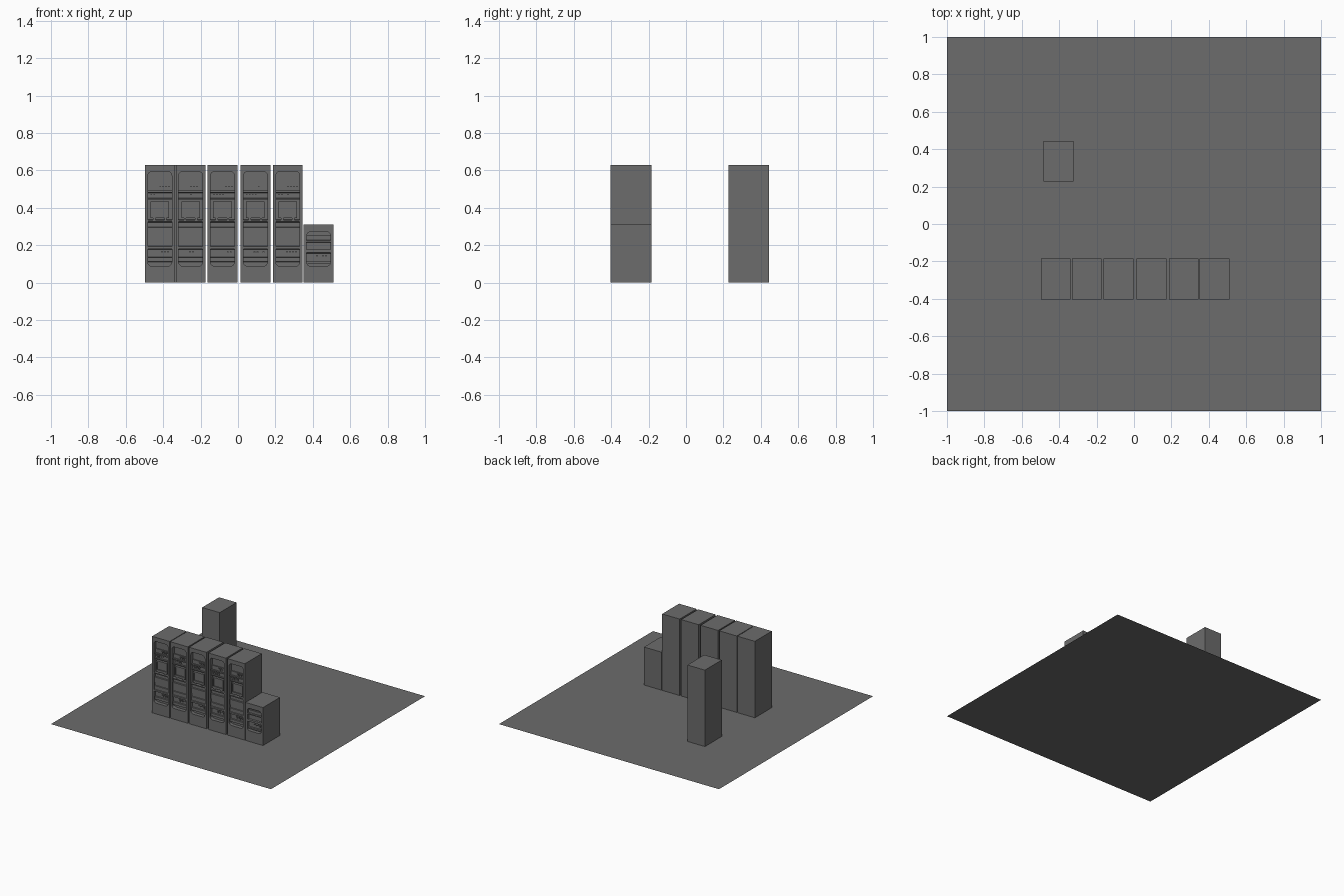
import bpy, bmesh, math, random
from mathutils import Matrix

if "Cube" in bpy.data.objects:
    bpy.data.objects.remove(bpy.data.objects["Cube"])

random.seed(4)
W, Y0, Y1 = 0.159, -0.404, -0.184        # cabinet width, front and back
PW, DEPTH = 0.128, 0.03                  # recess width and depth

dark = bpy.data.materials.new("dark_grey")
dark.diffuse_color = (0.15, 0.15, 0.15, 1)
dark.use_nodes = True
dark.node_tree.nodes["Principled BSDF"].inputs["Base Color"].default_value = dark.diffuse_color


def finish(name, bm):
    bmesh.ops.recalc_face_normals(bm, faces=bm.faces)
    me = bpy.data.meshes.new(name)
    bm.to_mesh(me)
    bm.free()
    me.materials.append(dark)
    ob = bpy.data.objects.new(name, me)
    bpy.context.collection.objects.link(ob)
    return ob


def add_box(bm, x0, x1, y0, y1, z0, z1):
    m = Matrix.Translation(((x0 + x1) / 2, (y0 + y1) / 2, (z0 + z1) / 2)) @ \
        Matrix.Diagonal((x1 - x0, y1 - y0, z1 - z0, 1))
    bmesh.ops.create_cube(bm, size=1, matrix=m)


def add_prism(bm, pts, vec):
    f = bm.faces.new([bm.verts.new(p) for p in pts])
    r = bmesh.ops.extrude_face_region(bm, geom=[f])
    vs = [g for g in r["geom"] if isinstance(g, bmesh.types.BMVert)]
    bmesh.ops.translate(bm, vec=vec, verts=vs)


def cabinet(name, cx, h, z0, z1):
    # Body with a round-cornered recess cut into the front
    bm = bmesh.new()
    add_box(bm, cx - W / 2, cx + W / 2, Y0, Y1, 0, h)
    body = finish(name, bm)
    r, pts = 0.022, []
    for k, (sx, sz) in enumerate([(1, z1 - r), (-1, z1 - r), (-1, z0 + r), (1, z0 + r)]):
        for i in range(5):
            a = math.radians(90 * k + 22.5 * i)
            pts.append((cx + sx * (PW / 2 - r) + r * math.cos(a), Y0 - 0.02, sz + r * math.sin(a)))
    bm = bmesh.new()
    add_prism(bm, pts, (0, 0.02 + DEPTH, 0))
    cutter = finish("cutter", bm)
    cutter.hide_render = True
    mod = body.modifiers.new("recess", "BOOLEAN")
    mod.operation, mod.object, mod.solver = "DIFFERENCE", cutter, "EXACT"
    bpy.context.view_layer.update()
    dg = bpy.context.evaluated_depsgraph_get()
    mesh = bpy.data.meshes.new_from_object(body.evaluated_get(dg))
    body.modifiers.clear()
    body.data = mesh
    bpy.data.objects.remove(cutter)


def console(name, cx, profile):
    # Stepped control panel: (depth, z) outline extruded across the recess
    bm = bmesh.new()
    pts = [(DEPTH + 0.004, profile[0][1])] + profile + [(DEPTH + 0.004, profile[-1][1])]
    add_prism(bm, [(cx - PW / 2 - 0.001, Y0 + d, z) for d, z in pts], (PW + 0.002, 0, 0))
    finish(name, bm)


def switches(name, cx, rows):
    # Small T-shaped levers and square knobs in short rows
    bm = bmesh.new()
    for z, d, off in rows:
        for i in range(4):
            x, y = cx + off + (i - 1.5) * 0.016, Y0 + d
            if random.random() < 0.7:
                add_box(bm, x - 0.002, x + 0.002, y - 0.006, y + 0.003, z - 0.009, z + 0.004)
                add_box(bm, x - 0.005, x + 0.005, y - 0.009, y + 0.003, z + 0.004, z + 0.009)
            else:
                add_box(bm, x - 0.003, x + 0.003, y - 0.006, y + 0.003, z, z + 0.006)
    finish(name, bm)


def monitor(name, cx):
    # Bezel with a sunken screen and two feet
    bm = bmesh.new()
    a, b, z0, z1, f = 0.050, 0.041, 0.345, 0.435, Y0 + 0.008
    add_box(bm, cx - a, cx - b, f, Y0 + DEPTH, z0, z1)
    add_box(bm, cx + b, cx + a, f, Y0 + DEPTH, z0, z1)
    add_box(bm, cx - b, cx + b, f, Y0 + DEPTH, z1 - 0.009, z1)
    add_box(bm, cx - b, cx + b, f, Y0 + DEPTH, z0, z0 + 0.018)
    add_box(bm, cx - b, cx + b, f + 0.008, Y0 + DEPTH, z0 + 0.018, z1 - 0.009)
    for s in (-1, 1):
        add_box(bm, cx + s * 0.03 - 0.006, cx + s * 0.03 + 0.006, f + 0.004, Y0 + DEPTH, 0.335, z0)
    finish(name, bm)


TALL = [(0.022, 0.525), (0.022, 0.493), (0.012, 0.493), (0.012, 0.483), (0.024, 0.48),
        (0.024, 0.452), (0.016, 0.45), (0.016, 0.443), (0.029, 0.441), (0.029, 0.338),
        (0.004, 0.334), (0.004, 0.326), (0.020, 0.322), (0.020, 0.297), (0.010, 0.295),
        (0.010, 0.253), (0.016, 0.251), (0.016, 0.226), (0.010, 0.224), (0.010, 0.195),
        (0.004, 0.193), (0.004, 0.180), (0.022, 0.177), (0.022, 0.136), (0.012, 0.134),
        (0.012, 0.112), (0.024, 0.110), (0.024, 0.100)]
SHORT = [(0.018, 0.252), (0.018, 0.228), (0.006, 0.226), (0.006, 0.218), (0.020, 0.214),
         (0.020, 0.178), (0.006, 0.176), (0.006, 0.160), (0.022, 0.157), (0.022, 0.114),
         (0.012, 0.112), (0.012, 0.100)]

# Floor slab
bm = bmesh.new()
bmesh.ops.create_grid(bm, x_segments=1, y_segments=1, size=1)
finish("floor", bm)

# Row of five tall rack cabinets
for n, cx in enumerate((-0.418, -0.253, -0.083, 0.093, 0.266), 1):
    cabinet(f"tall_cabinet_{n}", cx, 0.628, 0.088, 0.594)
    console(f"tall_console_{n}", cx, TALL)
    monitor(f"monitor_{n}", cx)
    switches(f"tall_switches_{n}", cx, [(0.509, 0.022, 0.026), (0.466, 0.024, -0.022), (0.157, 0.022, 0.02)])

# Half-height cabinet at the end of the row
cabinet("short_cabinet", 0.431, 0.312, 0.088, 0.272)
console("short_console", 0.431, SHORT)
switches("short_switches", 0.431, [(0.136, 0.022, 0.015)])

# Plain cabinet standing apart behind the row
bm = bmesh.new()
add_box(bm, -0.404 - W / 2, -0.404 + W / 2, 0.226, 0.445, 0, 0.628)
finish("plain_cabinet", bm)
